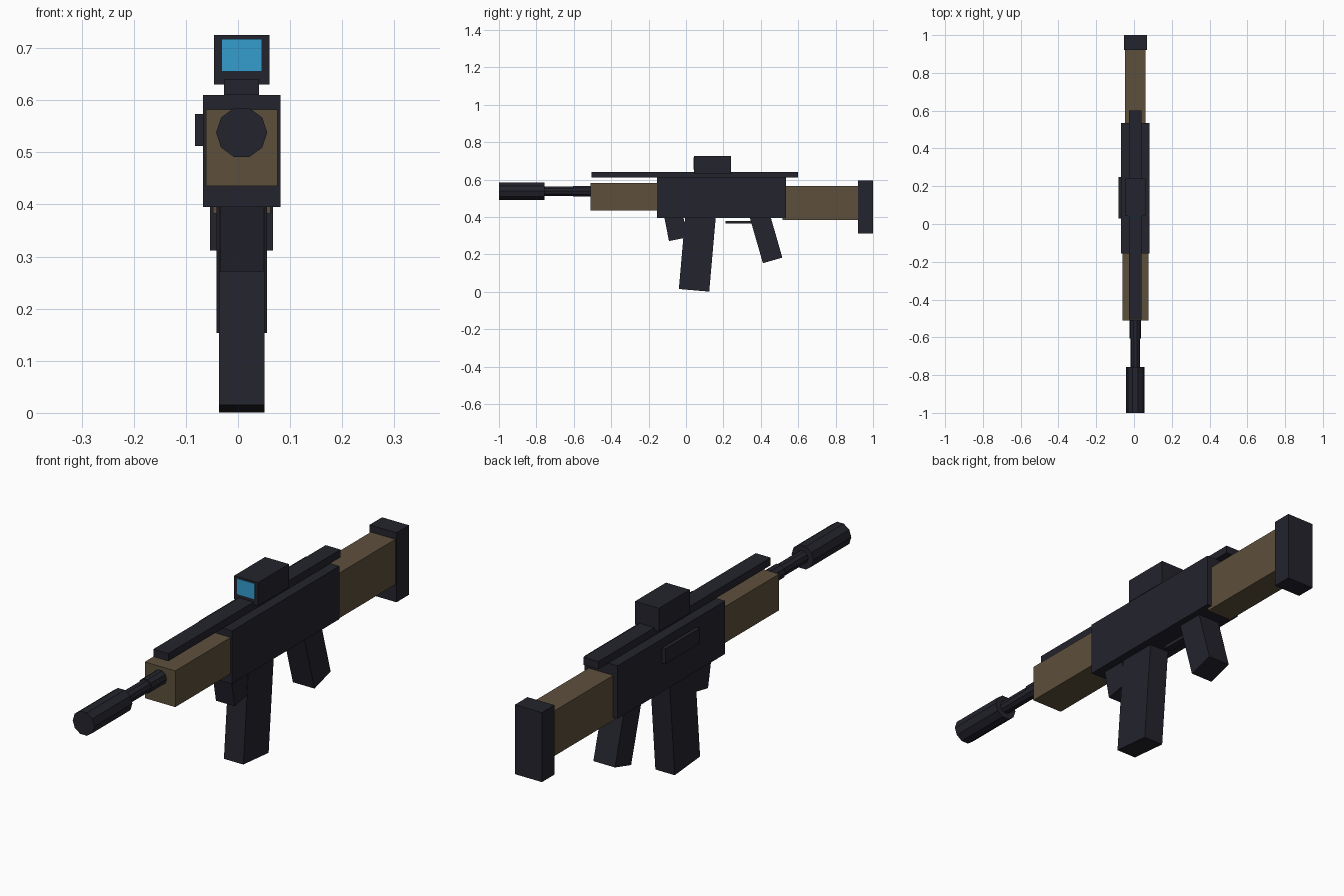
import bpy, bmesh, math
from mathutils import Matrix, Vector

cube = bpy.data.objects.get("Cube")
if cube:
    bpy.data.objects.remove(cube, do_unlink=True)

MID = 0.007  # shared centre line of the body


def material(name, rgb):
    m = bpy.data.materials.new(name)
    m.use_nodes = True
    colour = (*rgb, 1)
    m.diffuse_color = colour
    m.node_tree.nodes["Principled BSDF"].inputs["Base Color"].default_value = colour
    return m


dark = material("dark_gunmetal", (0.017, 0.017, 0.026))
tan = material("olive_brown", (0.11, 0.08, 0.045))
glass = material("blue_glass", (0.035, 0.34, 0.62))


def finish(name, bm, mat):
    bmesh.ops.recalc_face_normals(bm, faces=bm.faces)
    mesh = bpy.data.meshes.new(name)
    bm.to_mesh(mesh)
    bm.free()
    mesh.materials.append(mat)
    obj = bpy.data.objects.new(name, mesh)
    bpy.context.collection.objects.link(obj)
    return obj


def box(name, mat, width, y, z, x=MID, tilt=0):
    """Box from y and z ranges; tilt swings its lower end about the x axis."""
    bm = bmesh.new()
    bmesh.ops.create_cube(bm, size=1)
    bmesh.ops.scale(bm, vec=(width, y[1] - y[0], z[1] - z[0]), verts=bm.verts)
    bmesh.ops.rotate(bm, matrix=Matrix.Rotation(math.radians(tilt), 3, 'X'), verts=bm.verts)
    bmesh.ops.translate(bm, vec=(x, sum(y) / 2, sum(z) / 2), verts=bm.verts)
    return finish(name, bm, mat)


def leg(name, mat, width, depth, bottom, length, tilt):
    """Slanted box given by the middle of its lower end."""
    up = Matrix.Rotation(math.radians(tilt), 3, 'X') @ Vector((0, 0, length / 2))
    cy, cz = bottom[0] + up.y, bottom[1] + up.z
    return box(name, mat, width, (cy - depth / 2, cy + depth / 2),
               (cz - length / 2, cz + length / 2), tilt=tilt)


def tube(name, mat, radius, y, z=0.538, sides=10):
    bm = bmesh.new()
    ring = [bm.verts.new((MID + radius * math.cos(a), y[0], z + radius * math.sin(a)))
            for a in (math.tau * i / sides for i in range(sides))]
    face = bm.faces.new(ring)
    ext = bmesh.ops.extrude_face_region(bm, geom=[face], use_keep_orig=True)
    moved = [v for v in ext["geom"] if isinstance(v, bmesh.types.BMVert)]
    bmesh.ops.translate(bm, vec=(0, y[1] - y[0], 0), verts=moved)
    return finish(name, bm, mat)


# Barrel
tube("suppressor", dark, 0.049, (-1.0, -0.757))
tube("barrel", dark, 0.026, (-0.78, -0.3))
tube("barrel_sleeve", dark, 0.030, (-0.605, -0.3))

# Body
box("receiver", dark, 0.149, (-0.155, 0.535), (0.395, 0.61))
box("handguard", tan, 0.137, (-0.51, -0.15), (0.435, 0.582))
box("side_cover", dark, 0.03, (0.03, 0.25), (0.512, 0.574), x=-0.068)

# Stock
box("stock", tan, 0.11, (0.515, 0.93), (0.383, 0.566))
box("butt_pad", dark, 0.121, (0.92, 1.0), (0.312, 0.594))

# Rail and sight
box("top_rail", dark, 0.067, (-0.505, 0.6), (0.61, 0.641))
box("sight", dark, 0.107, (0.042, 0.24), (0.63, 0.725))
box("sight_lens", glass, 0.078, (0.039, 0.044), (0.655, 0.718))

# Parts hanging below the body
leg("magazine", dark, 0.087, 0.163, (0.043, 0.008), 0.45, -5)
leg("pistol_grip", dark, 0.097, 0.108, (0.463, 0.168), 0.28, 16)
leg("front_magwell", dark, 0.084, 0.1, (-0.042, 0.281), 0.16, 11)
box("trigger_guard", dark, 0.03, (0.21, 0.36), (0.364, 0.378))
